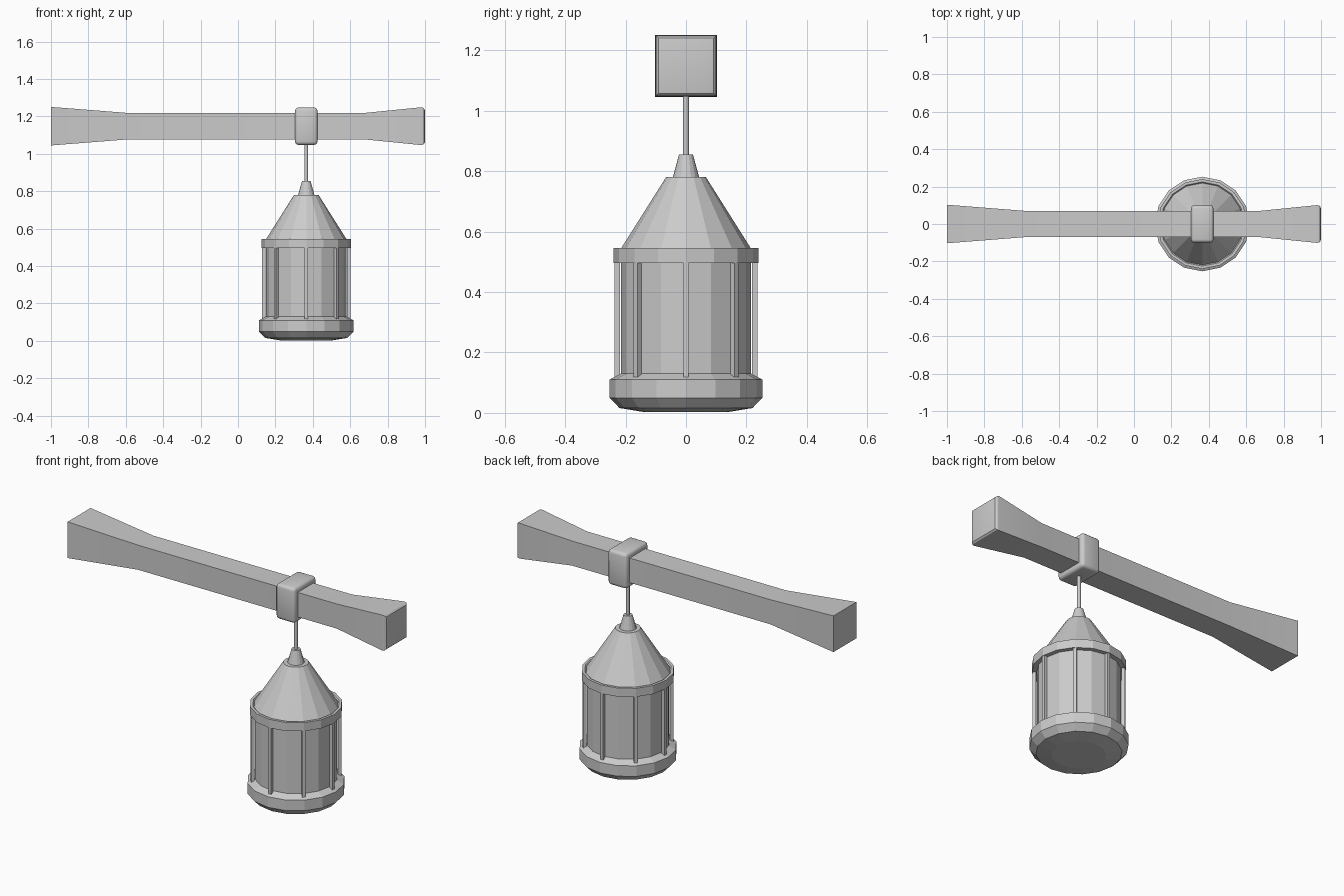
import bpy, bmesh
from math import sin, cos, pi, radians

if "Cube" in bpy.data.objects:
    bpy.data.objects.remove(bpy.data.objects["Cube"])

CX = 0.365   # lantern axis
CZ = 1.148   # beam axis height


def finish(name, bm, smooth=None):
    bmesh.ops.recalc_face_normals(bm, faces=bm.faces[:])
    me = bpy.data.meshes.new(name)
    bm.to_mesh(me)
    bm.free()
    ob = bpy.data.objects.new(name, me)
    bpy.context.collection.objects.link(ob)
    if smooth:
        bpy.ops.object.select_all(action='DESELECT')
        ob.select_set(True)
        bpy.context.view_layer.objects.active = ob
        bpy.ops.object.shade_smooth_by_angle(angle=radians(smooth))
    return ob


def loft(bm, rings, closed=False):
    """Skin rings of points; cap both ends, or join last to first."""
    loops = [[bm.verts.new(p) for p in ring] for ring in rings]
    pairs = list(zip(loops, loops[1:]))
    if closed:
        pairs.append((loops[-1], loops[0]))
    else:
        bm.faces.new(loops[0])
        bm.faces.new(loops[-1])
    for a, b in pairs:
        for i in range(len(a)):
            j = (i + 1) % len(a)
            bm.faces.new((a[i], a[j], b[j], b[i]))


def lathe(name, profile, sides=16, closed=False, smooth=None):
    bm = bmesh.new()
    loft(bm, [[(CX + r * cos(2 * pi * i / sides), r * sin(2 * pi * i / sides), z)
               for i in range(sides)] for r, z in profile], closed)
    return finish(name, bm, smooth)


def box(bm, center, size):
    res = bmesh.ops.create_cube(bm, size=1)
    bmesh.ops.scale(bm, vec=size, verts=res['verts'])
    bmesh.ops.translate(bm, vec=center, verts=res['verts'])
    return res['verts']


# Flared square beam, rounded at the free end only
bm = bmesh.new()
sections = [(-1, .103), (-.58, .07), (.67, .07), (1, .103)]
loft(bm, [[(x, h * sy, CZ + h * sz) for sy, sz in ((-1, -1), (1, -1), (1, 1), (-1, 1))]
          for x, h in sections])
end = [e for e in bm.edges if all(v.co.x > .99 for v in e.verts)]
bmesh.ops.bevel(bm, geom=end, offset=.022, segments=3, profile=.5, affect='EDGES')
finish('beam', bm, 30)

# Collar around the beam
bm = bmesh.new()
box(bm, (CX, 0, CZ), (.12, .2, .2))
bmesh.ops.bevel(bm, geom=bm.edges[:], offset=.018, segments=3, profile=.5, affect='EDGES')
finish('collar', bm, 30)

# Hanging rod
lathe('hanging_rod', [(.01, .84), (.01, 1.07)], 8, smooth=50)

# Lantern body
lathe('base', [(.14, .003), (.22, .016), (.253, .05), (.253, .11), (.215, .13)])
lathe('glass', [(.215, .12), (.215, .53)])
lathe('top_band', [(.24, .496), (.24, .545), (.225, .545), (.212, .53), (.212, .496)], closed=True)
lathe('roof', [(.224, .53), (.066, .78)])
lathe('finial', [(.045, .775), (.023, .855)])

# Eight posts around the glass
bm = bmesh.new()
for i in range(8):
    a = i * pi / 4
    v = box(bm, (0, 0, 0), (.018, .018, .39))
    for p in v:
        x, y = p.co.x + .227, p.co.y
        p.co = (CX + x * cos(a) - y * sin(a), x * sin(a) + y * cos(a), p.co.z + .312)
finish('posts', bm)
